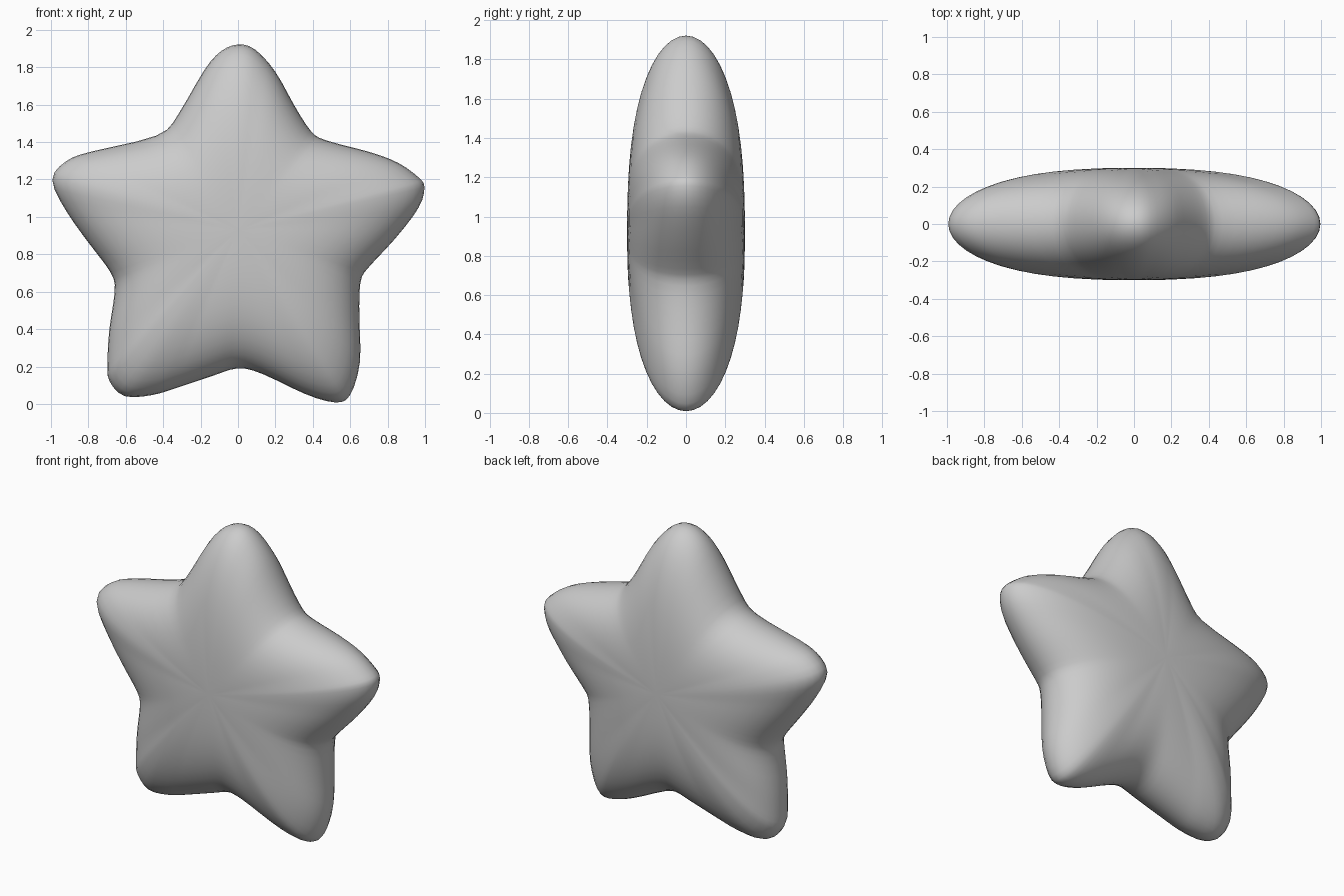
import bpy
import bmesh
import math
from mathutils import Vector

default_cube = bpy.data.objects.get("Cube")
if default_cube:
    bpy.data.objects.remove(default_cube, do_unlink=True)

# Star outline in x and z, clockwise from the top tip
OUTLINE = [
    (0, 1.925), (.09, 1.9), (.2, 1.78), (.3, 1.6), (.39, 1.46), (.47, 1.41),
    (.7, 1.35), (.86, 1.29), (.97, 1.21), (1, 1.16), (.97, 1.05), (.84, .88),
    (.7, .73), (.655, .65), (.65, .45), (.655, .22), (.6, .04), (.52, .005),
    (.36, .05), (.13, .16), (0, .19), (-.13, .15), (-.34, .08), (-.46, .045),
    (-.61, .037), (-.69, .12), (-.7, .21), (-.69, .4), (-.66, .6), (-.68, .7),
    (-.8, .86), (-.92, 1.03), (-1, 1.2), (-.92, 1.3), (-.79, 1.35),
    (-.43, 1.435), (-.32, 1.55), (-.18, 1.79), (-.09, 1.89),
]
CENTRE = Vector((0, .93))
HALF_DEPTH = .3
RINGS = 14
STEPS = 3


def smooth_loop(points, steps):
    """Closed curve through all the points."""
    pts = [Vector(p) for p in points]
    count = len(pts)
    loop = []
    for i in range(count):
        a, b, c, d = (pts[(i + k) % count] for k in (-1, 0, 1, 2))
        for s in range(steps):
            u = s / steps
            loop.append(b + (c - a) * (u / 2)
                        + (a * 2 - b * 5 + c * 4 - d) * (u * u / 2)
                        + (b * 3 - a - c * 3 + d) * (u ** 3 / 2))
    return loop


def puff_height(t, radius):
    """Cushion height: steeper at the edge in the valleys than along the arms."""
    armness = min(max((radius - .6) / .35, 0), 1)
    power = 3.6 - 1.1 * armness
    return HALF_DEPTH * math.sqrt(max(0, 1 - t ** power))


def build_star():
    bm = bmesh.new()
    spokes = [p - CENTRE for p in smooth_loop(OUTLINE, STEPS)]

    def ring(t, side):
        verts = []
        for spoke in spokes:
            p = CENTRE + spoke * t
            verts.append(bm.verts.new((p.x, side * puff_height(t, spoke.length), p.y)))
        return verts

    def bridge(outer, inner):
        for i in range(len(outer)):
            j = (i + 1) % len(outer)
            bm.faces.new((outer[i], outer[j], inner[j], inner[i]))

    # Front and back cushions share the rim
    rim = ring(1, 1)
    for side in (-1, 1):
        outer = rim
        for k in range(1, RINGS):
            inner = ring(math.cos(k / RINGS * math.pi / 2), side)
            bridge(outer, inner)
            outer = inner
        pole = bm.verts.new((CENTRE.x, side * HALF_DEPTH, CENTRE.y))
        for i in range(len(outer)):
            bm.faces.new((outer[i], outer[(i + 1) % len(outer)], pole))
    bmesh.ops.recalc_face_normals(bm, faces=bm.faces)

    mesh = bpy.data.meshes.new("puffy_star")
    bm.to_mesh(mesh)
    bm.free()
    star = bpy.data.objects.new("puffy_star", mesh)
    bpy.context.collection.objects.link(star)
    return star


# Plain grey finish
grey = bpy.data.materials.new("light_grey")
grey.use_nodes = True
colour = (.6, .6, .6, 1)
grey.diffuse_color = colour
grey.node_tree.nodes["Principled BSDF"].inputs["Base Color"].default_value = colour

star = build_star()
star.data.materials.append(grey)

# Soften the ridges running along the arms
soften = star.modifiers.new("soften", "SMOOTH")
soften.factor = .5
soften.iterations = 3

star.data.polygons.foreach_set("use_smooth", [True] * len(star.data.polygons))
